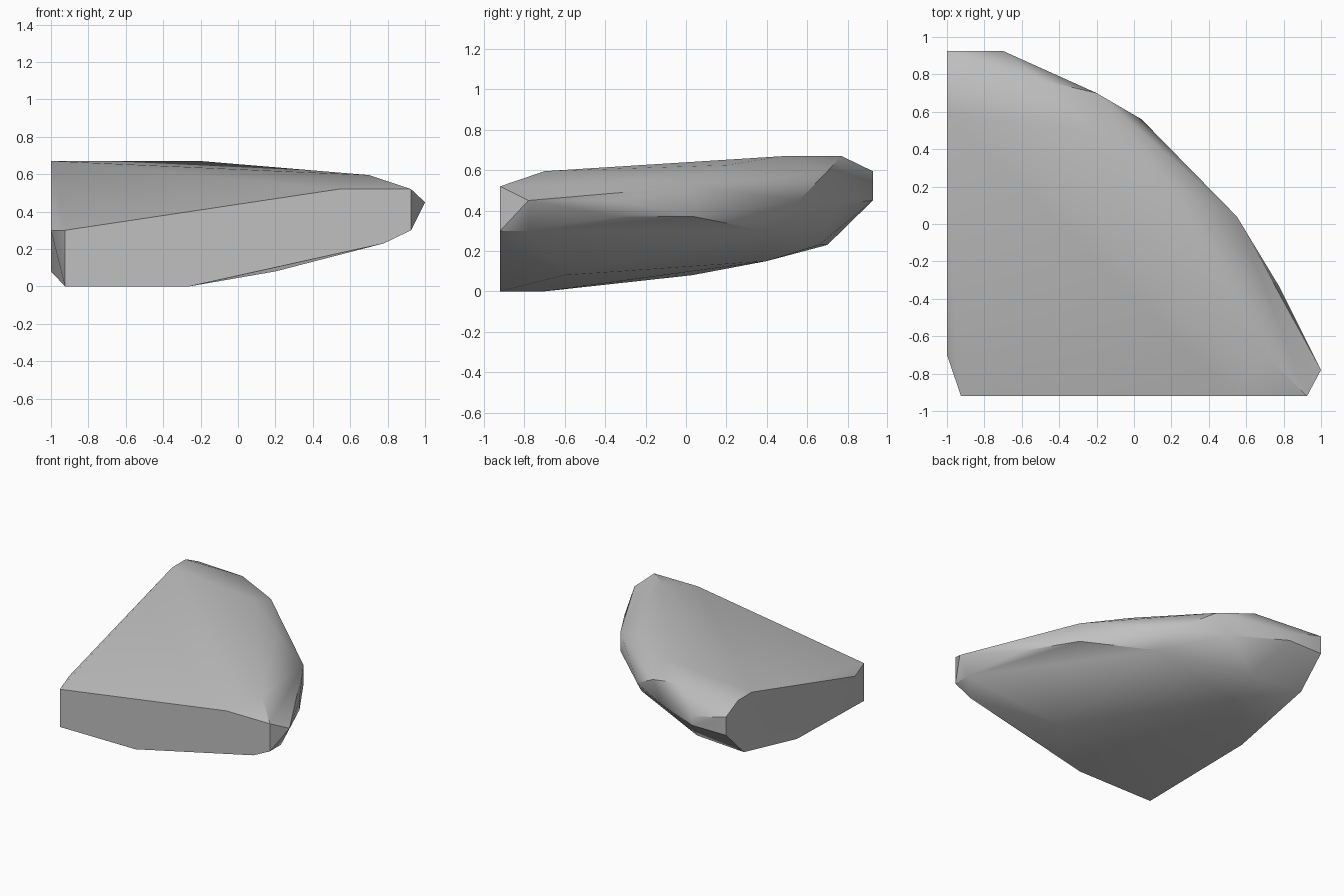
import bpy
import bmesh
from math import radians

# Remove only the default object
default_cube = bpy.data.objects.get("Cube")
if default_cube:
    bpy.data.objects.remove(default_cube, do_unlink=True)


def make_material(name, colour):
    material = bpy.data.materials.new(name)
    material.use_nodes = True
    material.diffuse_color = colour
    shader = material.node_tree.nodes["Principled BSDF"]
    shader.inputs["Base Color"].default_value = colour
    shader.inputs["Roughness"].default_value = 0.9
    return material


def hull_object(name, corners, material, sharp_angle):
    """Wrap a convex skin around the chiselled corners."""
    mesh = bpy.data.meshes.new(name)
    bm = bmesh.new()
    for corner in corners:
        bm.verts.new(corner)
    bmesh.ops.convex_hull(bm, input=bm.verts[:])
    loose = [v for v in bm.verts if not v.link_faces]
    bmesh.ops.delete(bm, geom=loose, context="VERTS")
    # Merge the coplanar triangles of the flat cut sides
    bmesh.ops.dissolve_limit(bm, angle_limit=radians(1),
                             verts=bm.verts[:], edges=bm.edges[:])
    bmesh.ops.recalc_face_normals(bm, faces=bm.faces[:])
    bm.to_mesh(mesh)
    bm.free()
    mesh.materials.append(material)
    rock = bpy.data.objects.new(name, mesh)
    bpy.context.scene.collection.objects.link(rock)
    bpy.ops.object.select_all(action="DESELECT")
    rock.select_set(True)
    bpy.context.view_layer.objects.active = rock
    bpy.ops.object.shade_smooth_by_angle(angle=radians(sharp_angle))
    return rock


# Flat cut at the front, as an x-z profile
front_cut = [(x, -.92, z) for x, z in (
    (-.925, 0), (-.26, 0), (.78, .23), (.925, .3),
    (.925, .52), (.54, .52), (-.925, .3))]

# Flat cut at the side, as a y-z profile
side_cut = [(-1, y, z) for y, z in (
    (-.7, .3), (.03, .08), (.7, .23), (.925, .45),
    (.925, .595), (.77, .67), (.6, .67))]

# Rounded outer rim, from the back corner round to the front corner
outer_rim = [(-.7, .925, .45), (-.7, .925, .52), (-.2, .7, .595),
             (-.3, .73, .43), (.04, .56, .45), (.55, .04, .52),
             (.55, .04, .37), (.78, -.34, .45), (.78, -.34, .37),
             (1, -.78, .45), (.925, -.78, .3)]

# Crown and belly
crown = [(-.2, .49, .67), (-.5, .77, .67), (.2, .2, .625), (.7, -.7, .595)]
belly = [(-.5, -.7, 0), (.2, -.6, .08), (-.6, .4, .15),
         (-.56, .66, .23), (.12, .39, .3)]

stone_grey = make_material("stone grey", (.53, .53, .53, 1))
hull_object("rock_slab", front_cut + side_cut + outer_rim + crown + belly,
            stone_grey, 32)
